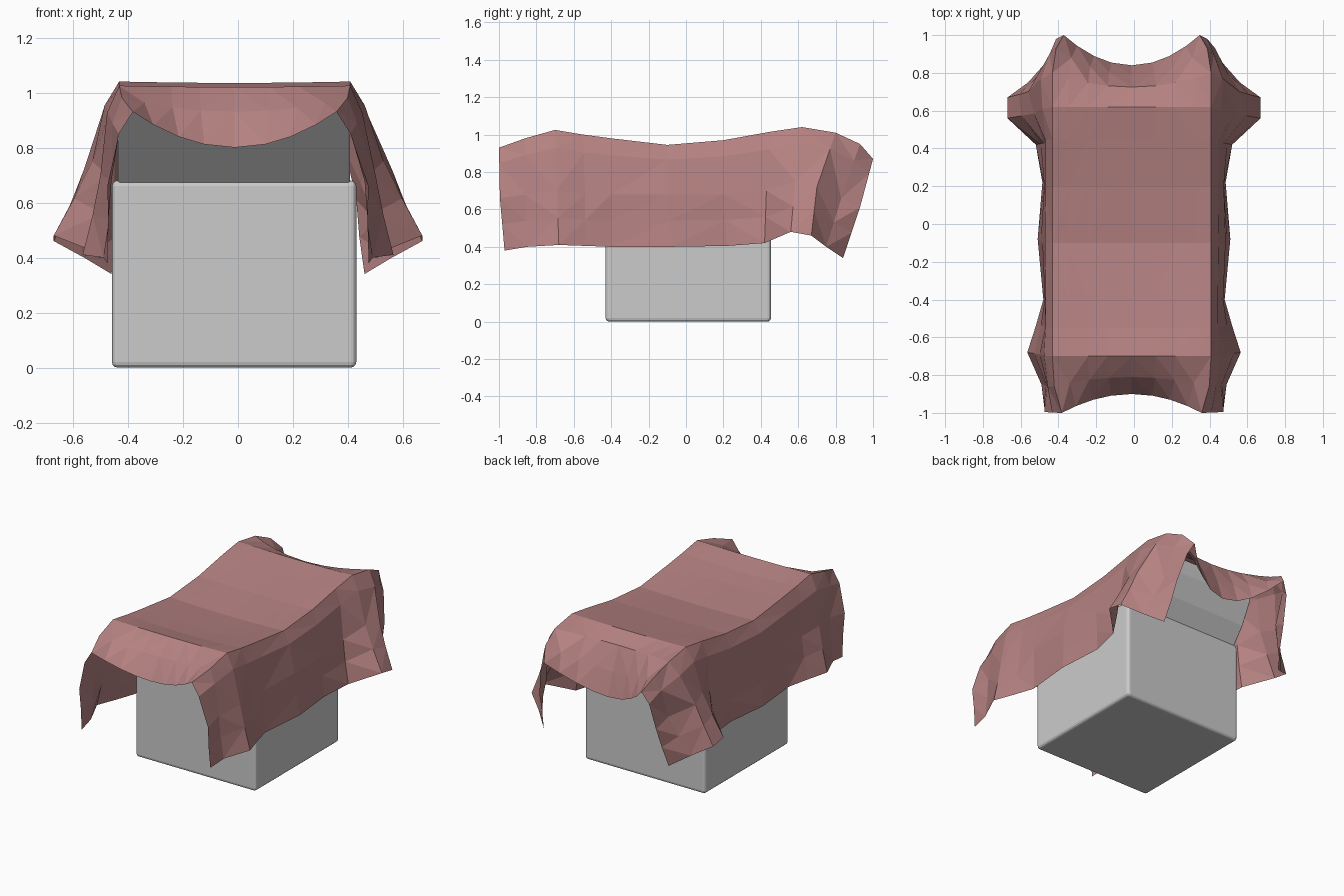
import bpy, bmesh
from mathutils import Vector

if "Cube" in bpy.data.objects:
    bpy.data.objects.remove(bpy.data.objects["Cube"])


def make_object(name, bm, bevel=0.0):
    bmesh.ops.recalc_face_normals(bm, faces=bm.faces)
    mesh = bpy.data.meshes.new(name)
    bm.to_mesh(mesh)
    bm.free()
    ob = bpy.data.objects.new(name, mesh)
    bpy.context.collection.objects.link(ob)
    if bevel:
        mod = ob.modifiers.new("rounded_edges", 'BEVEL')
        mod.width = bevel
        mod.segments = 3
        mod.limit_method = 'ANGLE'
    return ob


def extrude_profile(name, profile, x0, x1, bevel):
    """Side profile (y, z) extruded across x."""
    bm = bmesh.new()
    face = bm.faces.new([bm.verts.new((x0, y, z)) for y, z in profile])
    out = bmesh.ops.extrude_face_region(bm, geom=[face])
    verts = [g for g in out['geom'] if isinstance(g, bmesh.types.BMVert)]
    bmesh.ops.translate(bm, verts=verts, vec=(x1 - x0, 0, 0))
    return make_object(name, bm, bevel)


# Pedestal block
extrude_profile("base_block", [(-.43, 0), (.455, 0), (.455, .68), (-.43, .68)],
                -.458, .43, .02)

# Curved seat hidden under the cloth
extrude_profile("curved_seat",
                [(-.42, .67), (.445, .67), (.53, .78), (.60, .92), (.61, .97),
                 (.61, 1.02), (.45, .99), (.2, .95), (-.1, .92),
                 (-.4, .95), (-.69, 1.005), (-.69, .94)],
                -.436, .408, .006)

# Cloth rows, front to back: centre (y, z), ridge, mid side, hem
ROWS = [
    ((-.90, .80), (.37, -1.0, .93), (.475, -.995, .66), (.475, -.97, .38)),
    ((-.81, .93), (.41, -.86, .98), (.46, -.86, .68), (.49, -.85, .40)),
    ((-.70, 1.02), (.42, -.70, 1.025), (.50, -.69, .70), (.565, -.68, .41)),
    ((-.55, .985), (.42, -.55, 1.0), (.475, -.54, .68), (.52, -.54, .405)),
    ((-.40, .965), (.42, -.40, .98), (.472, -.40, .68), (.48, -.40, .40)),
    ((-.10, .935), (.42, -.10, .945), (.485, -.10, .68), (.51, -.08, .40)),
    ((.20, .965), (.42, .20, .97), (.475, .20, .68), (.485, .22, .405)),
    ((.45, 1.005), (.42, .45, 1.015), (.475, .43, .70), (.52, .42, .42)),
    ((.62, 1.035), (.42, .62, 1.04), (.53, .585, .75), (.67, .56, .48)),
    ((.725, .98), (.42, .80, 1.01), (.56, .70, .72), (.67, .67, .46)),
    ((.79, .83), (.40, .93, .95), (.45, .83, .66), (.56, .75, .40)),
    ((.84, .68), (.36, 1.0, .87), (.43, .93, .61), (.46, .84, .34)),
]


def half_section(row, side):
    """Points from beside the centre line down to the hem on one side."""
    c = Vector((0, *row[0]))
    r, m, h = (Vector(p) for p in row[1:])
    pts = []
    for t in (.3, .55, .8):
        k = t * t
        pts.append(Vector((r.x * t, c.y + (r.y - c.y) * k, c.z + (r.z - c.z) * k)))
    shoulder = r.lerp(m, .3) + Vector((.02, 0, 0))
    pts += [r, shoulder, m, m.lerp(h, .5) - Vector((.004, 0, 0)), h]
    shift = Vector((-.012, 0, 0))
    return [Vector((p.x * side, p.y, p.z)) + (shift if i < 5 else Vector())
            for i, p in enumerate(pts)]


# Draped cloth sheet
bm = bmesh.new()
grid = []
for row in ROWS:
    section = half_section(row, -1)[::-1] + [Vector((-.012, *row[0]))] + half_section(row, 1)
    grid.append([bm.verts.new(p) for p in section])
for a, b in zip(grid, grid[1:]):
    for i in range(len(a) - 1):
        bm.faces.new((a[i], a[i + 1], b[i + 1], b[i]))
bmesh.ops.triangulate(bm, faces=bm.faces)
cloth = make_object("draped_cloth", bm)
mat = bpy.data.materials.new("dusty_rose")
mat.diffuse_color = (.46, .22, .22, 1)
mat.use_nodes = True
mat.node_tree.nodes["Principled BSDF"].inputs["Base Color"].default_value = mat.diffuse_color
cloth.data.materials.append(mat)
